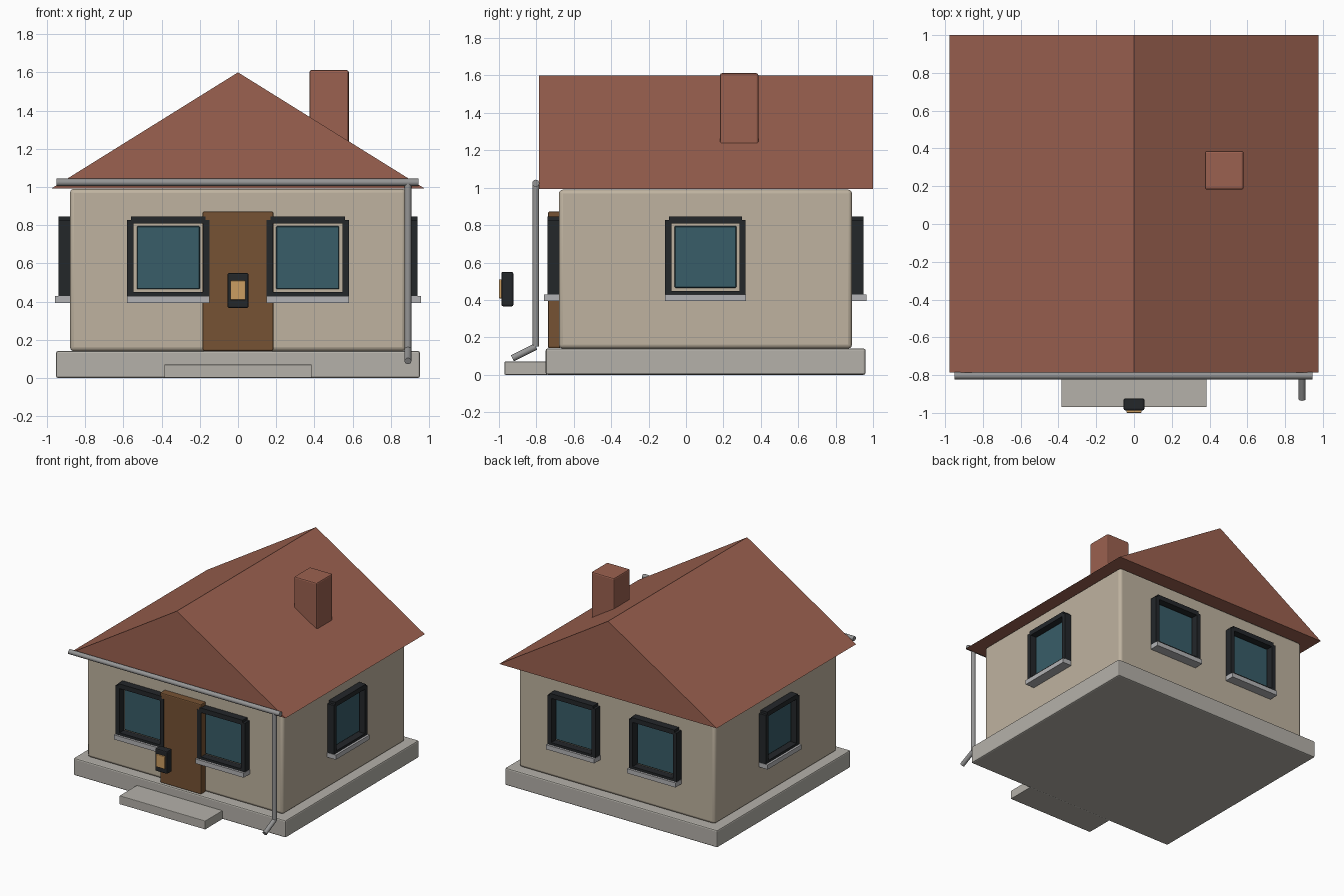
import bpy, bmesh
from math import pi, radians
from mathutils import Matrix, Vector

if "Cube" in bpy.data.objects:
    bpy.data.objects.remove(bpy.data.objects["Cube"])


def material(name, rgb):
    m = bpy.data.materials.new(name)
    m.diffuse_color = (*rgb, 1)
    m.use_nodes = True
    m.node_tree.nodes["Principled BSDF"].inputs["Base Color"].default_value = m.diffuse_color
    return m


BRICK = material("brick", (0.33, 0.12, 0.08))
PLASTER = material("plaster", (0.52, 0.45, 0.35))
STONE = material("stone", (0.46, 0.44, 0.40))
WOOD = material("wood", (0.18, 0.085, 0.033))
TRIM = material("dark_trim", (0.017, 0.02, 0.023))
GLASS = material("glass", (0.04, 0.11, 0.14))
METAL = material("metal", (0.30, 0.30, 0.30))
SILL = material("sill_grey", (0.45, 0.45, 0.46))
GLOW = material("warm_glow", (0.60, 0.34, 0.12))


def finish(name, bm, mat, bevel=0, segments=2, smooth=False):
    mesh = bpy.data.meshes.new(name)
    bm.to_mesh(mesh)
    bm.free()
    mesh.materials.append(mat)
    ob = bpy.data.objects.new(name, mesh)
    bpy.context.collection.objects.link(ob)
    if bevel:
        mod = ob.modifiers.new("Bevel", "BEVEL")
        mod.width, mod.segments = bevel, segments
    if smooth:
        bpy.ops.object.select_all(action="DESELECT")
        ob.select_set(True)
        bpy.context.view_layer.objects.active = ob
        bpy.ops.object.shade_smooth_by_angle(angle=radians(35))
    return ob


def boxes(name, extents, mat, place=Matrix(), **kw):
    """One object from boxes given as (x0, x1, y0, y1, z0, z1)."""
    bm = bmesh.new()
    for x0, x1, y0, y1, z0, z1 in extents:
        local = Matrix.Translation(((x0 + x1) / 2, (y0 + y1) / 2, (z0 + z1) / 2))
        size = Matrix.Diagonal((x1 - x0, y1 - y0, z1 - z0, 1))
        bmesh.ops.create_cube(bm, size=1, matrix=place @ local @ size)
    return finish(name, bm, mat, **kw)


def pipe(name, points, radius, mat):
    """Round pipe made of straight lengths between points."""
    bm = bmesh.new()
    for a, b in zip(points, points[1:]):
        a, b = Vector(a), Vector(b)
        turn = (b - a).to_track_quat("Z", "Y").to_matrix().to_4x4()
        bmesh.ops.create_cone(bm, cap_ends=True, segments=16, radius1=radius,
                              radius2=radius, depth=(b - a).length,
                              matrix=Matrix.Translation((a + b) / 2) @ turn)
    return finish(name, bm, mat, smooth=True)


def window(label, x, y, angle):
    """Window whose outside faces -y before turning about z."""
    place = Matrix.Translation((x, y, 0)) @ Matrix.Rotation(angle, 4, "Z")
    boxes(label + "_window_frame", [
        (-0.215, -0.181, -0.06, 0.01, 0.43, 0.827),
        (0.181, 0.215, -0.06, 0.01, 0.43, 0.827),
        (-0.195, 0.195, -0.06, 0.01, 0.808, 0.846),
        (-0.195, 0.195, -0.06, 0.01, 0.425, 0.449)], TRIM, place)
    boxes(label + "_window_glass", [(-0.165, 0.165, -0.025, 0.01, 0.465, 0.795)],
          GLASS, place, bevel=0.004, segments=1)
    boxes(label + "_window_sill", [(-0.217, 0.217, -0.078, 0.01, 0.393, 0.43)],
          SILL, place)


# Base, step and walls
boxes("foundation", [(-0.953, 0.953, -0.75, 0.96, 0, 0.14)], STONE, bevel=0.01)
boxes("front_step", [(-0.385, 0.385, -0.97, -0.74, 0, 0.07)], STONE, bevel=0.004)
boxes("walls", [(-0.88, 0.88, -0.68, 0.888, 0.14, 0.99)], PLASTER,
      bevel=0.022, segments=3, smooth=True)

# Gable roof: triangle profile pushed back along y
bm = bmesh.new()
gable = bm.faces.new([bm.verts.new(p) for p in
                      ((-0.977, -0.785, 0.992), (0.977, -0.785, 0.992), (0, -0.785, 1.6))])
pushed = bmesh.ops.extrude_face_region(bm, geom=[gable], use_keep_orig=True)
bmesh.ops.translate(bm, vec=(0, 1.785, 0),
                    verts=[v for v in pushed["geom"] if isinstance(v, bmesh.types.BMVert)])
bmesh.ops.recalc_face_normals(bm, faces=bm.faces)
finish("roof", bm, BRICK)
boxes("chimney", [(0.375, 0.58, 0.182, 0.387, 1.15, 1.612)], BRICK, bevel=0.01)

# Door and windows
boxes("front_door", [(-0.185, 0.185, -0.738, -0.67, 0.142, 0.872)], WOOD, bevel=0.008)
for side, sx in (("left", -1), ("right", 1)):
    window("front_" + side, sx * 0.365, -0.68, 0)
    window("back_" + side, sx * 0.365, 0.888, pi)
    window(side + "_side", sx * 0.88, 0.104, sx * pi / 2)

# Gutter and downpipe
pipe("gutter", [(-0.95, -0.803, 1.024), (0.945, -0.803, 1.024)], 0.019, METAL)
pipe("downpipe", [(0.89, -0.803, 1.024), (0.89, -0.803, 0.15), (0.89, -0.928, 0.088)],
     0.018, METAL)

# Entrance lantern
boxes("lantern_body", [(-0.055, 0.055, -0.987, -0.923, 0.366, 0.55)], TRIM, bevel=0.009)
boxes("lantern_light", [(-0.04, 0.04, -1.0, -0.97, 0.408, 0.51)], GLOW, bevel=0.005)
